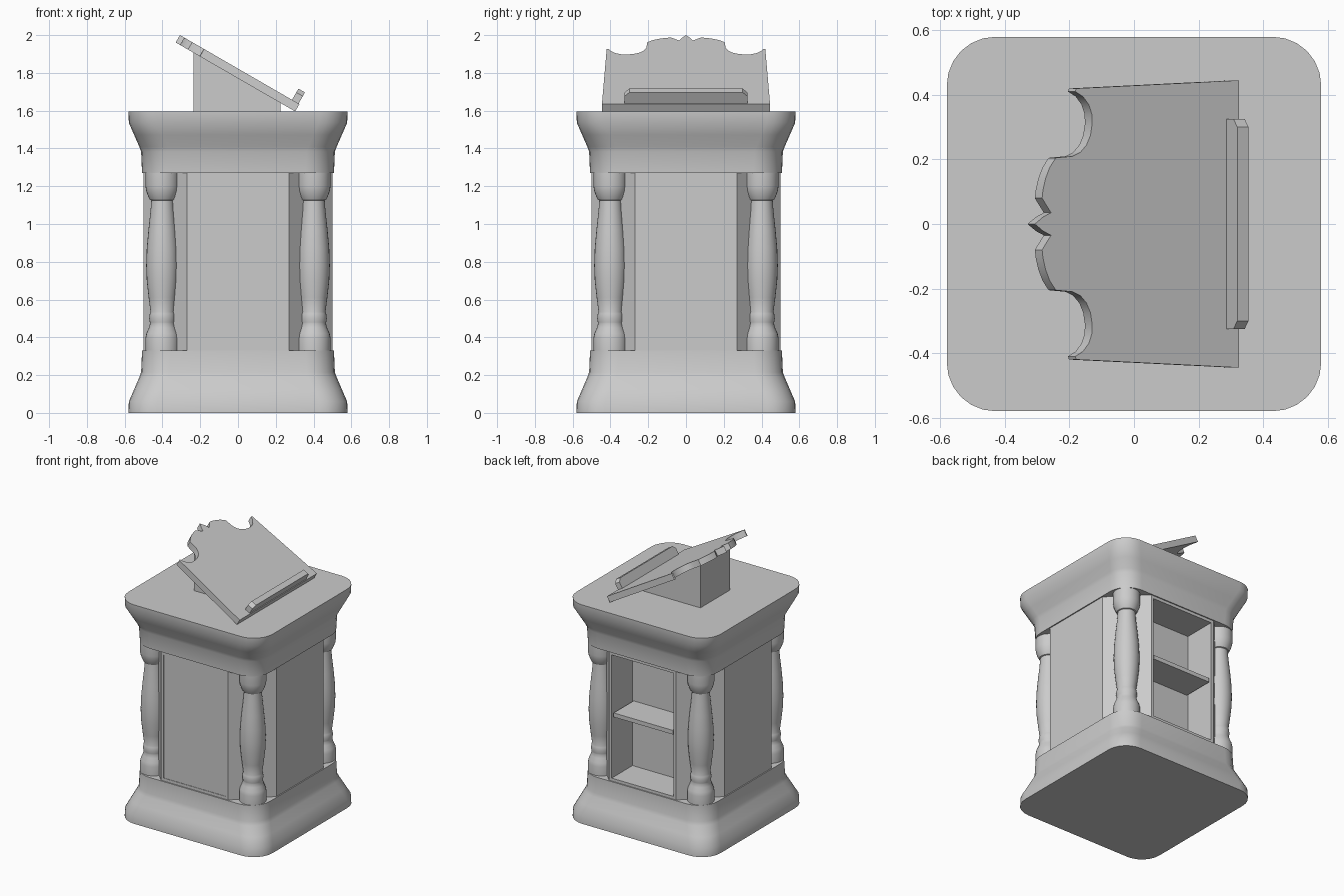
import bpy, bmesh, math
from mathutils import Vector

if "Cube" in bpy.data.objects:
    bpy.data.objects.remove(bpy.data.objects["Cube"])


def finish(name, bm, angle=30):
    bmesh.ops.recalc_face_normals(bm, faces=bm.faces[:])
    me = bpy.data.meshes.new(name)
    bm.to_mesh(me)
    bm.free()
    me.shade_smooth()
    me.set_sharp_from_angle(angle=math.radians(angle))
    ob = bpy.data.objects.new(name, me)
    bpy.context.collection.objects.link(ob)
    return ob


def loft(rings):
    """Skin a stack of equal-length point rings and cap both ends."""
    bm = bmesh.new()
    vs = [[bm.verts.new(p) for p in ring] for ring in rings]
    n = len(vs[0])
    for a, b in zip(vs, vs[1:]):
        for i in range(n):
            j = (i + 1) % n
            bm.faces.new((a[i], a[j], b[j], b[i]))
    bm.faces.new(vs[0][::-1])
    bm.faces.new(vs[-1])
    bmesh.ops.recalc_face_normals(bm, faces=bm.faces[:])
    return bm


def box(name, x, y, z):
    return finish(name, loft([[(x[0], y[0], h), (x[1], y[0], h),
                               (x[1], y[1], h), (x[0], y[1], h)] for h in z]))


def rounded_square(half, z, r=0.15, seg=6):
    pts = []
    for q in range(4):
        mid = math.radians(45 + 90 * q)
        cx = math.copysign(half - r, math.cos(mid))
        cy = math.copysign(half - r, math.sin(mid))
        for k in range(seg + 1):
            a = math.radians(90 * q + 90 * k / seg)
            pts.append((cx + r * math.cos(a), cy + r * math.sin(a), z))
    return pts


# flared plinth and its mirrored cornice
flare = [(0.58, 0), (0.578, 0.06), (0.55, 0.125), (0.522, 0.19), (0.513, 0.215), (0.508, 0.33)]
finish("plinth", loft([rounded_square(h, z) for h, z in flare]))
finish("cornice", loft([rounded_square(h, 1.595 - z * 0.985) for h, z in flare]))

# eight-sided cabinet body with an open back
w, d = 0.27, 0.5
plan = [(w, -d), (d, -w), (d, w), (w, d), (-w, d), (-d, w), (-d, -w), (-w, -d)]
bm = loft([[(x, y, z) for x, y in plan] for z in (0.33, 1.27)])
for side, depth in ((1, 0.24), (-1, 0.003)):
    bm.normal_update()
    face = max(bm.faces, key=lambda f: f.calc_center_median().y * side)
    bmesh.ops.inset_individual(bm, faces=[face], thickness=0.03, depth=0)
    bmesh.ops.inset_individual(bm, faces=[face], thickness=0, depth=-depth)
finish("cabinet_body", bm)
box("shelf", (-0.24, 0.24), (0.255, 0.49), (0.795, 0.825))

# turned corner columns
turning = [(0.09, 0.33), (0.09, 0.395), (0.085, 0.42), (0.072, 0.45), (0.066, 0.472),
           (0.067, 0.48), (0.07, 0.5), (0.067, 0.525), (0.063, 0.535), (0.073, 0.61),
           (0.083, 0.70), (0.086, 0.78), (0.083, 0.87), (0.074, 0.97), (0.063, 1.07),
           (0.059, 1.125), (0.066, 1.128), (0.075, 1.145), (0.086, 1.175),
           (0.09, 1.20), (0.09, 1.27)]
N = 28
for sx in (-1, 1):
    for sy in (-1, 1):
        rings = [[(sx * 0.4 + r * math.cos(math.tau * i / N),
                   sy * 0.4 + r * math.sin(math.tau * i / N), z) for i in range(N)]
                 for r, z in turning]
        name = ("back" if sy > 0 else "front") + ("_right" if sx > 0 else "_left") + "_column"
        finish(name, loft(rings))

# frame of the tilted desk: u runs up the slope, v across, n out of the surface
ORIGIN = Vector((0.325, 0, 1.635))
C, S = math.cos(math.radians(30)), 0.5


def on_slope(u, v, n):
    return ORIGIN + Vector((-C * u + S * n, v, S * u + C * n))


# reading board with scalloped crest (half outline, mirrored)
half = [(0, 0.445), (0.582, 0.42), (0.585, 0.41), (0.558, 0.395), (0.537, 0.37),
        (0.526, 0.34), (0.525, 0.31), (0.531, 0.275), (0.545, 0.245), (0.567, 0.222),
        (0.595, 0.21), (0.655, 0.205), (0.677, 0.175), (0.692, 0.14), (0.701, 0.105),
        (0.704, 0.08), (0.69, 0.06), (0.672, 0.035), (0.7, 0.022)]
outline = half + [(0.73, 0)] + [(u, -v) for u, v in reversed(half)]
finish("reading_board", loft([[on_slope(u, v, n) for u, v in outline] for n in (-0.045, 0)]))

# book ledge with clipped upper corners
bar = [(0.325, -0.005), (0.325, 0.045), (0.3, 0.068), (-0.3, 0.068), (-0.325, 0.045), (-0.325, -0.005)]
finish("book_ledge", loft([[on_slope(u, v, n) for v, n in bar] for u in (0.005, 0.045)]))

# wedge block carrying the board
wedge = [(-0.235, 1.59), (0.225, 1.59), (0.225, 1.65), (-0.235, 1.915)]
finish("board_support", loft([[(x, y, z) for x, z in wedge] for y in (-0.17, 0.17)]))
